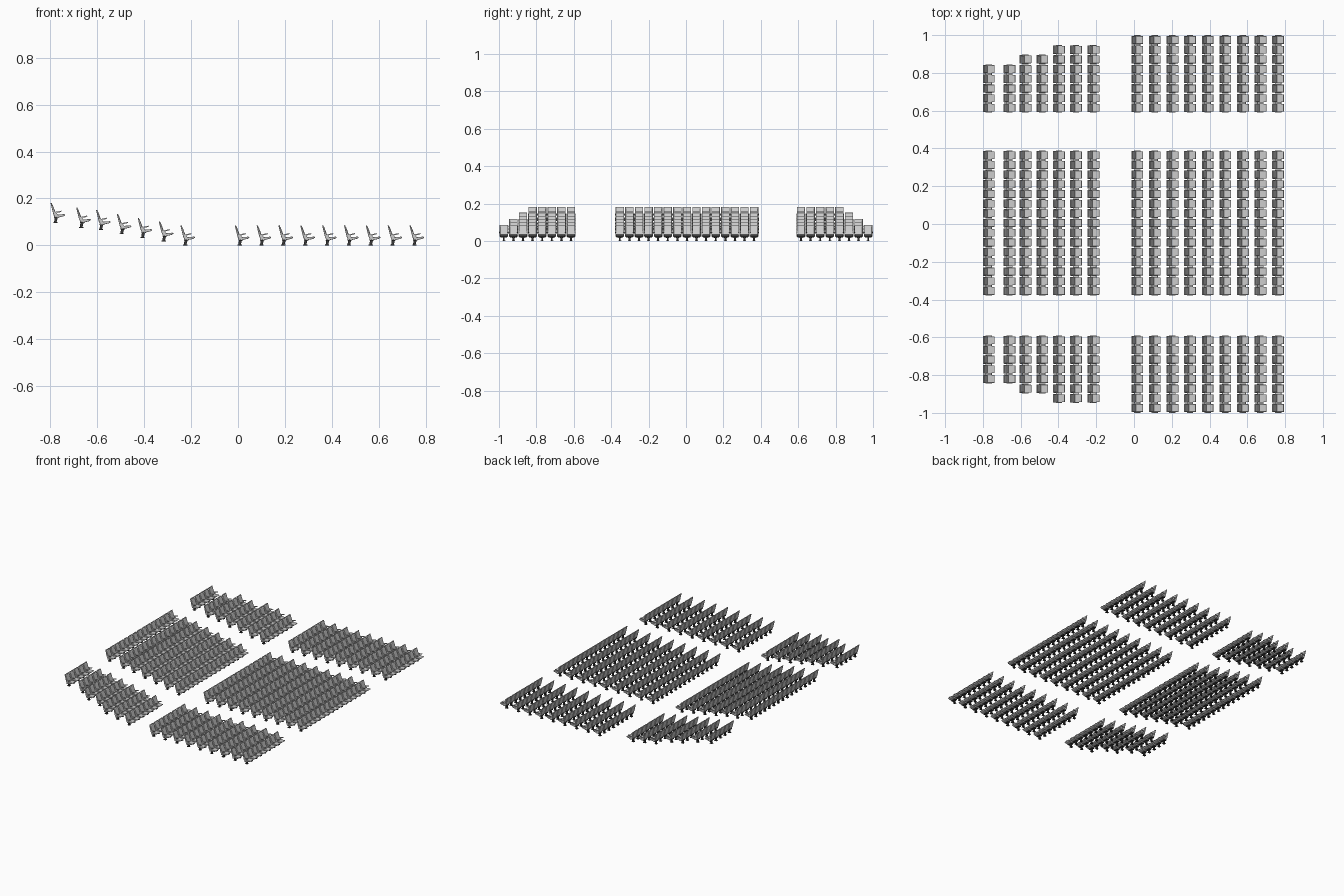
import bpy, bmesh
from mathutils import Vector

if "Cube" in bpy.data.objects:
    bpy.data.objects.remove(bpy.data.objects["Cube"])

PITCH = 0.0513

def prism(bm, profile, y0, y1, mat=0, bevel=0.0):
    """Extrude an x/z profile from y0 to y1, optionally softening its edges."""
    a = [bm.verts.new((x, y0, z)) for x, z in profile]
    b = [bm.verts.new((x, y1, z)) for x, z in profile]
    n = len(profile)
    faces = [bm.faces.new(a), bm.faces.new(b[::-1])]
    for i in range(n):
        j = (i + 1) % n
        faces.append(bm.faces.new((a[j], a[i], b[i], b[j])))
    for f in faces:
        f.material_index = mat
    bmesh.ops.recalc_face_normals(bm, faces=faces)
    if bevel:
        edges = list({e for f in faces for e in f.edges})
        bmesh.ops.bevel(bm, geom=edges, offset=bevel, segments=1, affect='EDGES', profile=0.5)

def material(name, v):
    m = bpy.data.materials.new(name)
    m.diffuse_color = (v, v, v, 1)
    m.use_nodes = True
    m.node_tree.nodes["Principled BSDF"].inputs["Base Color"].default_value = m.diffuse_color
    return m

def seat_mesh():
    bm = bmesh.new()
    # reclined backrest: thin shell and front cushion
    prism(bm, [(0.000, 0.085), (0.005, 0.086), (0.024, 0.030), (0.018, 0.024), (0.012, 0.036)],
          -0.0225, 0.0225, 0, 0.0012)
    prism(bm, [(0.005, 0.080), (0.009, 0.078), (0.026, 0.033), (0.021, 0.031)],
          -0.020, 0.020, 0, 0.001)
    # seat cushion
    prism(bm, [(0.018, 0.024), (0.030, 0.022), (0.056, 0.028), (0.063, 0.033),
               (0.060, 0.037), (0.040, 0.036), (0.018, 0.033)], -0.0205, 0.0205, 0, 0.001)
    # armrests with their brackets on both sides
    for s in (-1, 1):
        ya, yb = sorted((s * 0.0205, s * 0.0252))
        prism(bm, [(0.014, 0.045), (0.046, 0.052), (0.048, 0.049), (0.044, 0.046), (0.016, 0.040)],
              ya, yb, 0)
        ya, yb = sorted((s * 0.0205, s * 0.0235))
        prism(bm, [(0.016, 0.042), (0.026, 0.044), (0.034, 0.026), (0.018, 0.023)], ya, yb, 0)
    # under-seat beam, pedestal and foot
    prism(bm, [(0.015, 0.020), (0.034, 0.020), (0.036, 0.026), (0.016, 0.026)], -0.018, 0.018, 1)
    prism(bm, [(0.015, 0.002), (0.026, 0.002), (0.031, 0.022), (0.018, 0.022)], -0.005, 0.005, 1)
    prism(bm, [(0.012, 0.0), (0.030, 0.0), (0.030, 0.003), (0.012, 0.003)], -0.008, 0.008, 1)
    me = bpy.data.meshes.new("theatre_seat")
    bm.to_mesh(me)
    bm.free()
    me.materials.append(material("seat_grey", 0.6))
    me.materials.append(material("leg_black", 0.04))
    return me

SEAT = seat_mesh()

def seat_row(name, x, z, y_first, count, step):
    ob = bpy.data.objects.new(name, SEAT)
    bpy.context.collection.objects.link(ob)
    ob.location = (x, y_first, z)
    arr = ob.modifiers.new("seats", 'ARRAY')
    arr.use_relative_offset = False
    arr.use_constant_offset = True
    arr.constant_offset_displace = Vector((0, step, 0))
    arr.count = count

# (back x, floor z, seats in each side block): raked rows, then flat rows
rows = [(-0.800, 0.096, 5), (-0.690, 0.075, 5), (-0.606, 0.066, 6), (-0.517, 0.048, 6),
        (-0.428, 0.032, 7), (-0.338, 0.017, 7), (-0.246, 0.0, 7)]
rows += [(-0.014 + 0.0932 * i, 0.0, 8) for i in range(9)]

for i, (x, z, n) in enumerate(rows, 1):
    seat_row(f"centre_seat_row_{i}", x, z, 0.005 - 7 * PITCH, 15, PITCH)
    seat_row(f"left_seat_row_{i}", x, z, -0.615, n, -PITCH)
    seat_row(f"right_seat_row_{i}", x, z, 0.615, n, PITCH)
